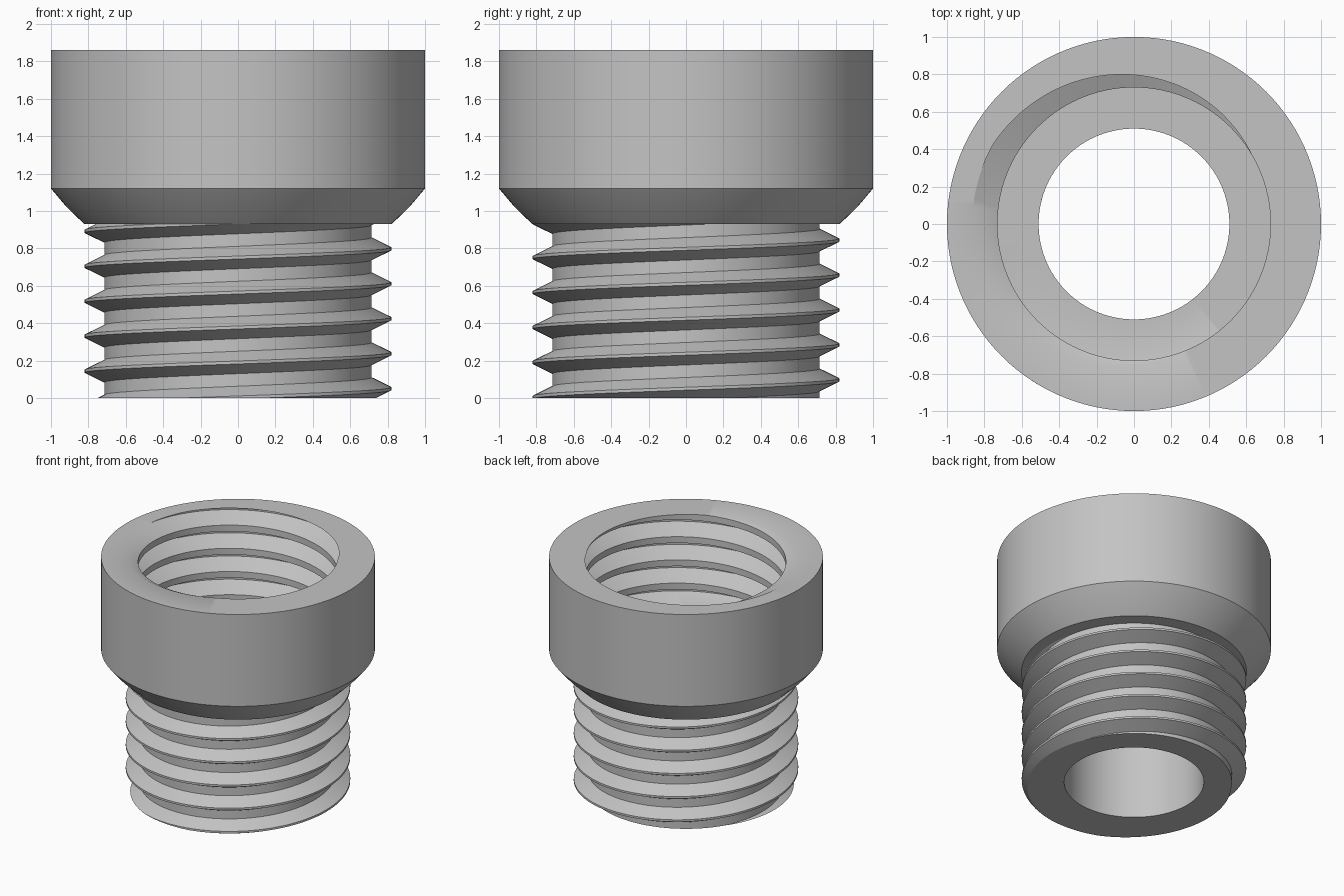
import bpy, bmesh, math

if "Cube" in bpy.data.objects:
    bpy.data.objects.remove(bpy.data.objects["Cube"])

SIDES = 120
PITCH = 0.187
BORE = 0.51
TOP, SHOULDER, COLLAR = 1.86, 1.12, 0.93

grey = bpy.data.materials.new("plain grey")
grey.use_nodes = True
colour = (0.55, 0.55, 0.55, 1)
grey.diffuse_color = colour
grey.node_tree.nodes["Principled BSDF"].inputs["Base Color"].default_value = colour


def thread_skin(profile, start, bottom, top):
    """Right-handed helical skin, trimmed flat at both ends."""
    bm = bmesh.new()
    rows = []
    first = math.floor((bottom - start) / PITCH) - 2
    last = math.ceil((top - start) / PITCH) + 2
    for k in range(first, last):
        for dz, r in profile:
            row = []
            for c in range(SIDES):
                a = 2 * math.pi * c / SIDES
                z = start + dz + PITCH * (k + c / SIDES)
                row.append(bm.verts.new((r * math.cos(a), r * math.sin(a), z)))
            rows.append(row)
    step = len(profile)
    # the end of each turn joins the start of the next one
    for i in range(len(rows) - 1 - step):
        for c in range(SIDES):
            j, d = (i, c + 1) if c + 1 < SIDES else (i + step, 0)
            bm.faces.new((rows[i][c], rows[j][d], rows[j + 1][d], rows[i + 1][c]))
    for z, sign in ((bottom, -1), (top, 1)):
        bmesh.ops.bisect_plane(bm, geom=bm.verts[:] + bm.edges[:] + bm.faces[:], dist=1e-6,
                               plane_co=(0, 0, z), plane_no=(0, 0, sign), clear_outer=True)
    return bm


def continue_rim(bm, z, path):
    """Carry the open rim at height z through rings of (radius, height)."""
    edges = [e for e in bm.edges if e.is_boundary and all(abs(v.co.z - z) < 1e-4 for v in e.verts)]
    for radius, height in path:
        new = bmesh.ops.extrude_edge_only(bm, edges=edges)["geom"]
        for v in new:
            if isinstance(v, bmesh.types.BMVert):
                s = radius / math.hypot(v.co.x, v.co.y)
                v.co = (v.co.x * s, v.co.y * s, height)
        edges = [e for e in new if isinstance(e, bmesh.types.BMEdge)
                 and e.is_boundary and all(abs(v.co.z - height) < 1e-4
                                           and abs(math.hypot(v.co.x, v.co.y) - radius) < 1e-4
                                           for v in e.verts)]


def finish(bm, name, outward):
    bmesh.ops.recalc_face_normals(bm, faces=bm.faces[:])
    facing = 0
    for f in bm.faces:
        c = f.calc_center_median()
        facing += (f.normal.x * c.x + f.normal.y * c.y) * f.calc_area()
    if (facing > 0) != outward:
        bmesh.ops.reverse_faces(bm, faces=bm.faces[:])
    mesh = bpy.data.meshes.new(name)
    bm.to_mesh(mesh)
    bm.free()
    mesh.materials.append(grey)
    ob = bpy.data.objects.new(name, mesh)
    bpy.context.collection.objects.link(ob)
    bpy.ops.object.select_all(action="DESELECT")
    ob.select_set(True)
    bpy.context.view_layer.objects.active = ob
    bpy.ops.object.shade_smooth_by_angle(angle=math.radians(25))


# Male thread with the collar above it and the end face below
male = thread_skin([(-0.06, 0.715), (-0.008, 0.82), (0.008, 0.82), (0.06, 0.715)],
                   0.05, 0, COLLAR)
continue_rim(male, COLLAR, [(0.822, COLLAR), (0.92, 1.025), (1, SHOULDER), (1, TOP)])
continue_rim(male, 0, [(BORE, 0)])
finish(male, "threaded_body", True)

# Female thread with the top rim, the socket floor and the bore
female = thread_skin([(-0.068, 0.73), (-0.006, 0.865), (0.006, 0.865), (0.068, 0.73)],
                     1.776, SHOULDER, TOP)
continue_rim(female, TOP, [(1, TOP)])
continue_rim(female, SHOULDER, [(BORE, SHOULDER), (BORE, 0)])
finish(female, "threaded_socket", False)
